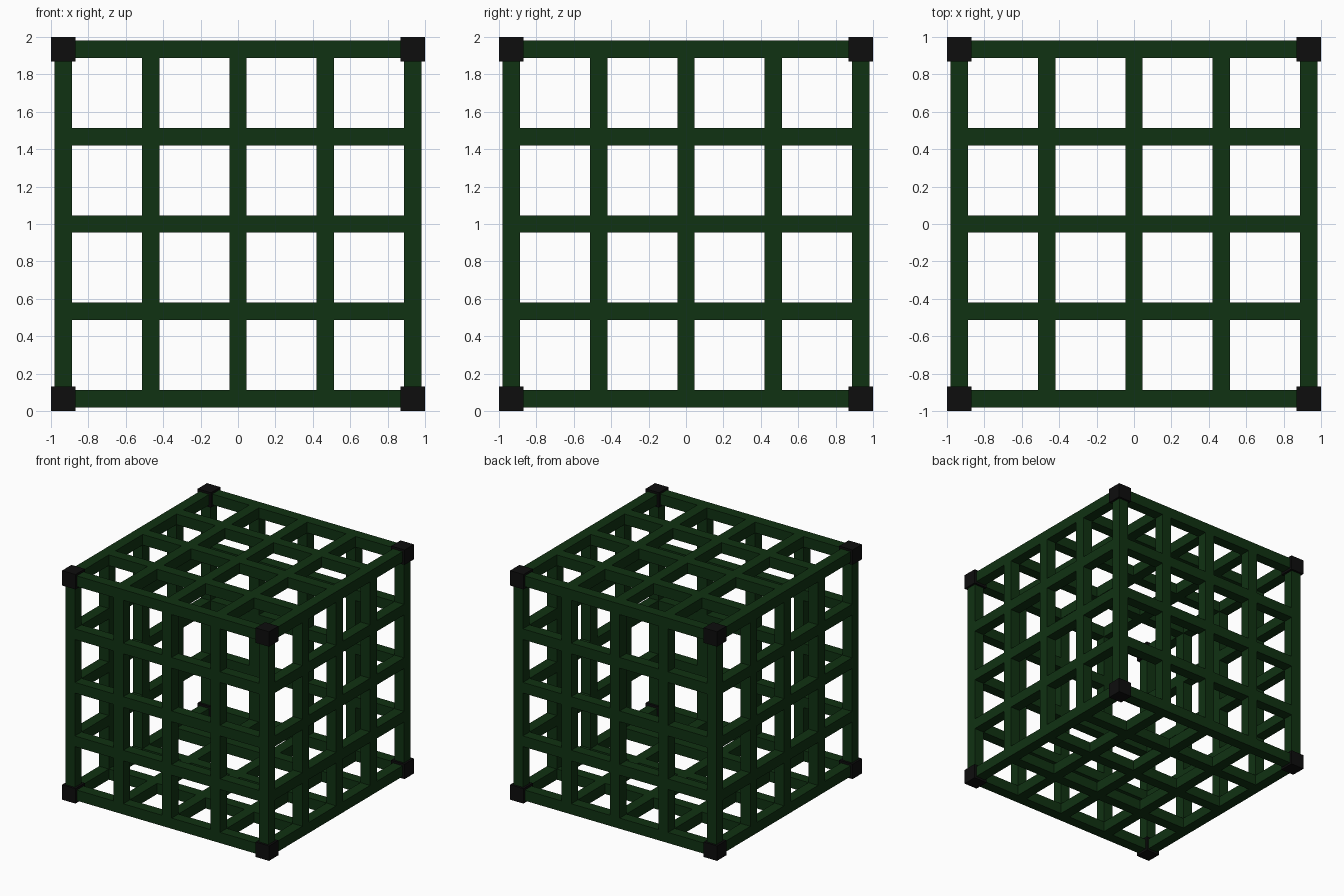
import bpy, bmesh
from mathutils import Matrix, Vector

if "Cube" in bpy.data.objects:
    bpy.data.objects.remove(bpy.data.objects["Cube"])

BAR, CAP, EDGE = 0.093, 0.13, 0.935
STEPS = [EDGE * k / 2 for k in range(-2, 3)]


def material(name, color):
    m = bpy.data.materials.new(name)
    m.diffuse_color = color
    m.use_nodes = True
    m.node_tree.nodes["Principled BSDF"].inputs["Base Color"].default_value = m.diffuse_color
    return m


green = material("dark_green", (0.005, 0.032, 0.006, 1))
black = material("black", (0.004, 0.004, 0.004, 1))


def boxes(name, items, mat):
    bm = bmesh.new()
    for centre, size in items:
        loc = Vector(centre) + Vector((0, 0, 1))
        bmesh.ops.create_cube(bm, size=1, matrix=Matrix.Translation(loc) @ Matrix.Diagonal((*size, 1)))
    me = bpy.data.meshes.new(name)
    bm.to_mesh(me)
    bm.free()
    me.materials.append(mat)
    ob = bpy.data.objects.new(name, me)
    bpy.context.collection.objects.link(ob)


# Bars along each axis, only on the outer shell of the cube
for axis, label in enumerate("xyz"):
    frame, grid = [], []
    for u in STEPS:
        for v in STEPS:
            outer = (abs(u) == EDGE) + (abs(v) == EDGE)
            if not outer:
                continue
            centre = [u, v]
            centre.insert(axis, 0)
            size = [BAR, BAR]
            # frame bars run into the corner blocks, grid bars butt against the frame
            size.insert(axis, 2 * EDGE - CAP if outer == 2 else 2 * EDGE - BAR)
            (frame if outer == 2 else grid).append((centre, size))
    boxes("frame_bars_" + label, frame, green)
    boxes("grid_bars_" + label, grid, green)

# Corner blocks
corners = [((x, y, z), (CAP,) * 3) for x in (-EDGE, EDGE) for y in (-EDGE, EDGE) for z in (-EDGE, EDGE)]
boxes("corner_blocks", corners, black)
